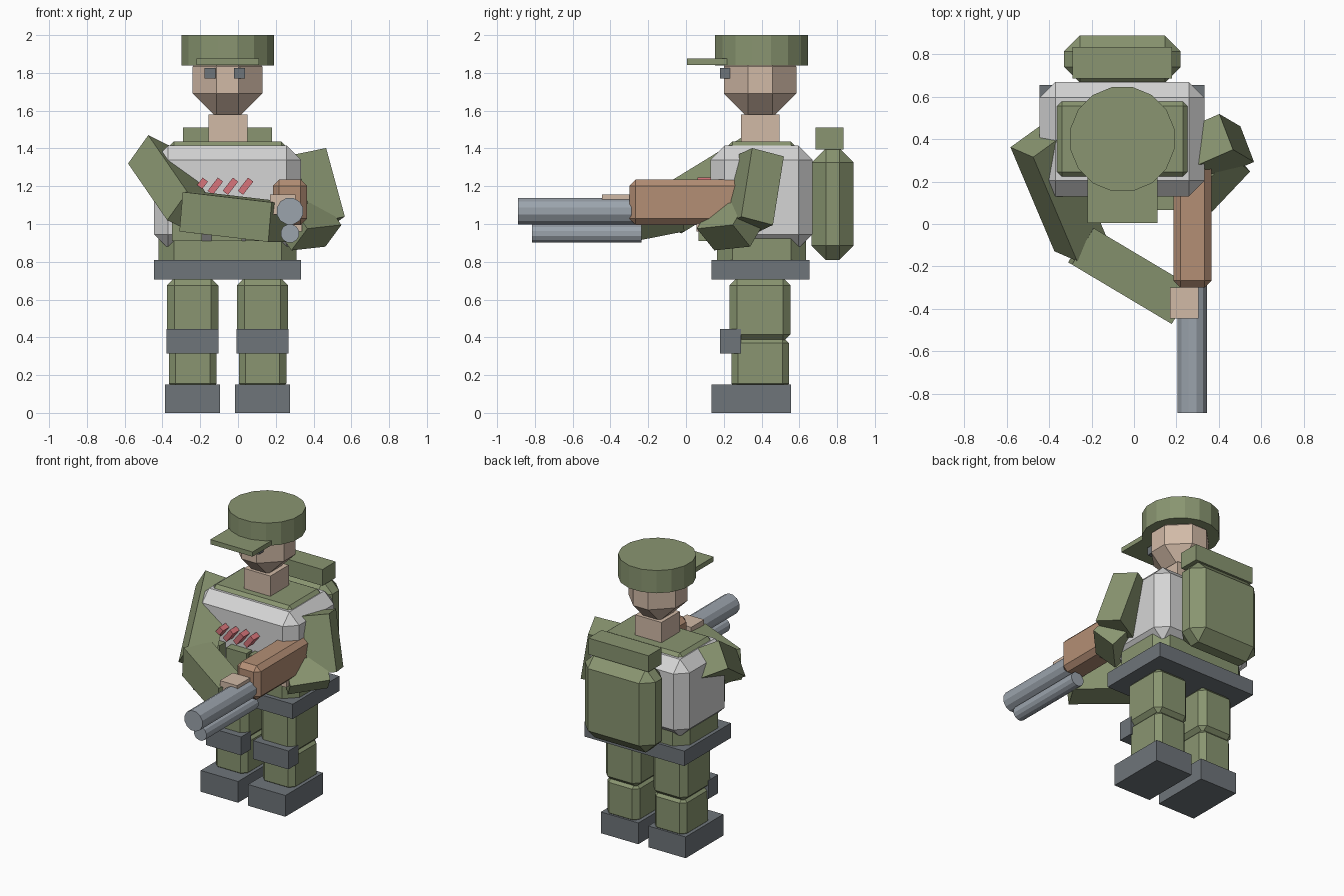
import bpy, bmesh, math
from mathutils import Vector, Matrix

if "Cube" in bpy.data.objects:
    bpy.data.objects.remove(bpy.data.objects["Cube"])


def material(name, r, g, b):
    m = bpy.data.materials.new(name)
    m.diffuse_color = [(c / 255) ** 2.2 for c in (r, g, b)] + [1]
    m.use_nodes = True
    m.node_tree.nodes["Principled BSDF"].inputs["Base Color"].default_value = m.diffuse_color
    return m


GREEN = material("olive green", 136, 148, 112)
VEST = material("light grey", 212, 212, 212)
SLATE = material("slate grey", 110, 116, 121)
SKIN = material("skin", 208, 184, 165)
WOOD = material("brown", 178, 141, 116)
STEEL = material("steel", 154, 162, 171)
RED = material("red", 214, 116, 122)


def finish(name, bm, mat):
    bmesh.ops.recalc_face_normals(bm, faces=bm.faces)
    me = bpy.data.meshes.new(name)
    bm.to_mesh(me)
    bm.free()
    me.materials.append(mat)
    ob = bpy.data.objects.new(name, me)
    bpy.context.collection.objects.link(ob)
    return ob


def box(name, mat, x, y, z, bevel=0.0):
    """Box from (min, max) ranges, with optional one-step chamfer."""
    bm = bmesh.new()
    bmesh.ops.create_cube(bm, size=1)
    for v in bm.verts:
        v.co = [(r[0] + r[1]) / 2 + c * (r[1] - r[0]) for r, c in zip((x, y, z), v.co)]
    if bevel:
        bmesh.ops.bevel(bm, geom=bm.edges[:], offset=bevel, segments=1,
                        profile=0.5, affect='EDGES')
    return finish(name, bm, mat)


def beam(name, mat, a, b, side, width, depth=None):
    """Square bar from a to b; side is the direction of one cross-section edge."""
    a, b = Vector(a), Vector(b)
    w = (b - a).normalized()
    u = Vector(side)
    u = (u - w * u.dot(w)).normalized()
    v = w.cross(u)
    bm = bmesh.new()
    bmesh.ops.create_cube(bm, size=1)
    for p in bm.verts:
        c = p.co.copy()
        p.co = (a + b) / 2 + u * c.x * width + v * c.y * (depth or width) + w * c.z * (b - a).length
    return finish(name, bm, mat)


def cylinder(name, mat, centre, r, length, sides, along_y=False):
    bm = bmesh.new()
    m = Matrix.Translation(centre)
    if along_y:
        m = m @ Matrix.Rotation(math.pi / 2, 4, 'X')
    m = m @ Matrix.Rotation(math.pi / sides, 4, 'Z')
    bmesh.ops.create_cone(bm, cap_ends=True, segments=sides, radius1=r, radius2=r,
                          depth=length, matrix=m)
    return finish(name, bm, mat)


# Legs, mirrored about the body centre line
MID = -0.055
for side, s in (("left", -1), ("right", 1)):
    def span(half, c=MID + s * 0.185):
        return (c - half, c + half)
    box(side + "_boot", SLATE, span(0.146), (0.135, 0.555), (0, 0.15))
    box(side + "_shin", GREEN, span(0.126), (0.24, 0.545), (0.12, 0.405), 0.035)
    box(side + "_thigh", GREEN, span(0.136), (0.23, 0.553), (0.375, 0.715), 0.04)
    box(side + "_knee_pad", SLATE, span(0.138), (0.18, 0.29), (0.315, 0.445))

# Torso, belt and vest
box("belt", SLATE, (-0.445, 0.333), (0.135, 0.655), (0.705, 0.81))
box("torso", GREEN, (-0.42, 0.31), (0.165, 0.635), (0.72, 1.437), 0.08)
box("vest", VEST, (-0.445, 0.333), (0.13, 0.67), (0.87, 1.415), 0.075)

# Pouches on the vest front
for i, x in enumerate((-0.35, -0.14, 0.04)):
    box("pouch_%d" % (i + 1), GREEN, (x, x + 0.16), (0.065, 0.2), (0.91, 1.11))

# Slanted red cartridges on the chest
for i in range(4):
    x = -0.2 + i * 0.08
    beam("cartridge_%d" % (i + 1), RED, (x - 0.027, 0.1, 1.165), (x + 0.027, 0.1, 1.235),
         (0, 1, 0), 0.08, 0.035)

# Backpack
box("backpack", GREEN, (-0.33, 0.22), (0.665, 0.888), (0.81, 1.4), 0.075)
box("backpack_roll", GREEN, (-0.29, 0.18), (0.685, 0.833), (1.395, 1.51))

# Head and cap
box("neck", SKIN, (-0.155, 0.05), (0.29, 0.495), (1.4, 1.58))
box("head", SKIN, (-0.24, 0.13), (0.2, 0.585), (1.565, 1.96), 0.127)
for side, x in (("left", -0.177), ("right", -0.02)):
    box(side + "_eye", SLATE, (x, x + 0.057), (0.18, 0.28), (1.77, 1.825))
cylinder("cap", GREEN, (MID, 0.4, 1.92), 0.25, 0.16, 16)
box("cap_brim", GREEN, (-0.22, 0.11), (0.005, 0.3), (1.842, 1.875))

# Arms
beam("left_upper_arm", GREEN, (-0.457, 0.39, 1.36), (-0.25, -0.1, 1.06),
     (0.11, -0.052, 0.148), 0.19)
beam("left_forearm", GREEN, (-0.25, -0.1, 1.065), (0.22, -0.38, 1.01), (0, 0, 1), 0.21, 0.2)
beam("right_upper_arm", GREEN, (0.351, 0.398, 1.363), (0.45, 0.34, 1.0),
     (-0.065, 0.169, -0.043), 0.185)
beam("right_forearm", GREEN, (0.28, 0.14, 0.98), (0.46, 0.33, 1.0),
     (0.536, -0.5, 0.68), 0.17)

# Hands
box("left_hand", SKIN, (0.17, 0.305), (-0.445, -0.3), (1.05, 1.155))
box("right_hand", SKIN, (0.2, 0.34), (0.055, 0.2), (0.96, 1.07))

# Gun
box("gun_stock", WOOD, (0.185, 0.365), (-0.3, 0.3), (0.995, 1.235), 0.033)
cylinder("upper_barrel", STEEL, (0.275, -0.57, 1.068), 0.072, 0.64, 12, True)
cylinder("lower_barrel", STEEL, (0.275, -0.525, 0.95), 0.05, 0.58, 12, True)
